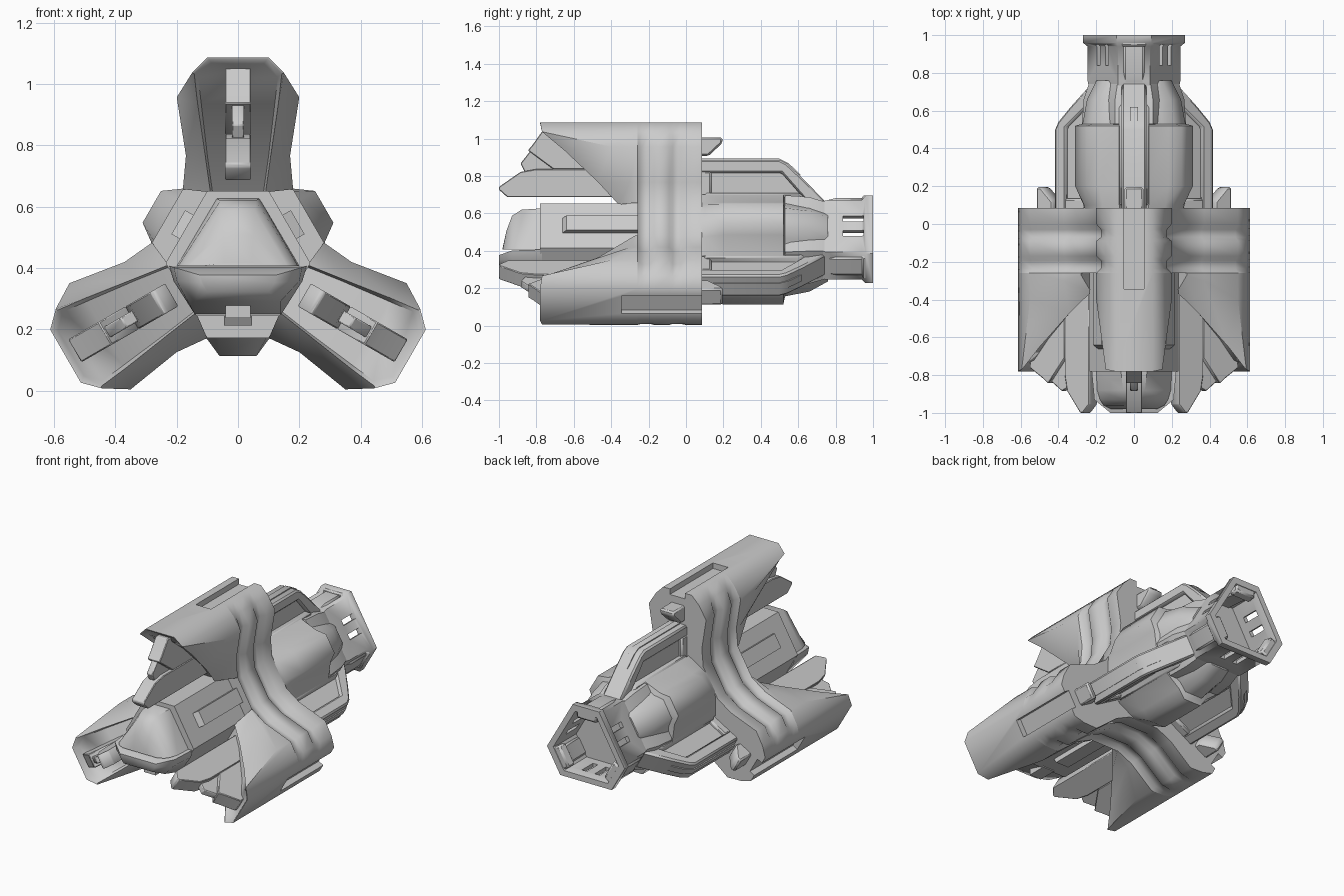
import bpy, bmesh, math
from mathutils import Matrix, Vector

if "Cube" in bpy.data.objects:
    bpy.data.objects.remove(bpy.data.objects["Cube"])

C = 0.437  # height of the ship's long axis; everything is three-fold around it
ARMS = (0, 120, 240)
GAPS = (60, 180, 300)


def make(name, parts, turns=(0,), bevel=0):
    """One object from (verts, faces) parts, copied at the given angles around the axis."""
    bm = bmesh.new()
    for a in turns:
        rot = Matrix.Rotation(math.radians(a), 4, 'Y')
        for verts, faces in parts:
            vs = [bm.verts.new(rot @ Vector(p) + Vector((0, 0, C))) for p in verts]
            for f in faces:
                bm.faces.new([vs[i] for i in f])
    bmesh.ops.recalc_face_normals(bm, faces=bm.faces)
    me = bpy.data.meshes.new(name)
    bm.to_mesh(me)
    bm.free()
    ob = bpy.data.objects.new(name, me)
    bpy.context.collection.objects.link(ob)
    if bevel:
        m = ob.modifiers.new("bevel", 'BEVEL')
        m.width, m.segments, m.limit_method = bevel, 1, 'ANGLE'
    return ob


def loft(rings, strip=False):
    """Skin equal rings of (x, y, r); strip caps a mirror-symmetric bent ring with quads."""
    n = len(rings[0])
    verts = [p for r in rings for p in r]
    faces = [(k * n + i, k * n + (i + 1) % n, (k + 1) * n + (i + 1) % n, (k + 1) * n + i)
             for k in range(len(rings) - 1) for i in range(n)]
    for o in (0, (len(rings) - 1) * n):
        if strip:
            faces += [(o + i, o + i + 1, o + n - 2 - i, o + n - 1 - i) for i in range(n // 2 - 1)]
        else:
            faces.append(tuple(range(o, o + n)))
    return verts, faces


def sym(half):
    """Mirror a half ring of (x, y, r) across x = 0."""
    return list(half) + [(-x, y, r) for x, y, r in reversed(half)]


def flat(half, y):
    return sym([(x, y, r) for x, r in half])


def star(half, y):
    """Closed three-fold ring from the half outline (x, r) of one arm."""
    arm = [(-x, y, r) for x, r in reversed(half)] + [(x, y, r) for x, r in half]
    return [tuple(Matrix.Rotation(math.radians(a), 4, 'Y') @ Vector(p)) for a in ARMS for p in
            (arm if len(half) else [])]


def prism(poly, w, x=0):
    """Extrude a (y, r) side profile to half width w."""
    return loft([[(x - w, y, r) for y, r in poly], [(x + w, y, r) for y, r in poly]])


def box(x, w, y0, y1, r0, r1):
    return prism([(y0, r0), (y1, r0), (y1, r1), (y0, r1)], w, x)


def cut(ob, cutter):
    m = ob.modifiers.new("cut", 'BOOLEAN')
    m.object, m.operation, m.solver = cutter, 'DIFFERENCE', 'EXACT'
    me = bpy.data.meshes.new_from_object(ob.evaluated_get(bpy.context.evaluated_depsgraph_get()))
    ob.modifiers.clear()
    ob.data = me


# Three-armed collar with two grooves in its flanks
full = [(.10, .65), (.15, .60), (.20, .52), (.17, .33), (.18, .22)]
sunk = [(.10, .65), (.148, .598), (.175, .52), (.145, .33), (.162, .195)]
steps = [(.085, full), (0, full), (-.03, sunk), (-.07, sunk), (-.09, full),
         (-.17, full), (-.195, sunk), (-.235, sunk), (-.26, full)]
collar = make("collar", [loft([star(h, y) for y, h in steps])])

# Arm prows: wedges whose flanks taper to a slanted, shallowly recessed front
back = [(x, -.26, r) for x, r in full]
rim = [(.10, -.78, .65), (.15, -.77, .60), (.20, -.40, .52), (.17, -.30, .33), (.18, -.27, .22)]
edge = [(.095, -.78, .645), (.143, -.765, .597), (.132, -.65, .50), (.107, -.47, .33), (.09, -.36, .21)]
deep = [(.085, -.74, .63), (.13, -.72, .585), (.12, -.61, .50), (.10, -.43, .33), (.083, -.33, .21)]
prows = make("arm_prows", [loft([sym(r) for r in (back, rim, edge, deep)], True)], ARMS)

# Slot along the outer face of each arm
slot = make("slot_cutter", [box(0, .053, -.345, .2, .615, .75)], ARMS)
cut(collar, slot)
cut(prows, slot)

# Layered blades inside each arm
upper = [(-.76, .615), (-.82, .53), (-.845, .50), (-.71, .40), (-.45, .40), (-.60, .60)]
middle = [(-.83, .50), (-.885, .43), (-.86, .38), (-.5, .36), (-.5, .5)]
lower = [(-.80, .40), (-.885, .385), (-1.0, .305), (-1.0, .29), (-.955, .25), (-.34, .25), (-.45, .40)]
make("arm_blades", [prism(upper, .043), prism(middle, .02), prism(lower, .043)], ARMS, .004)

# Rear block on each arm
make("arm_rear_blocks", [prism([(.03, .57), (.195, .57), (.195, .54), (.12, .47), (.03, .47)], .05)],
     ARMS, .01)

# Central hull, six-sided, tapering into the neck
make("hull", [loft([star([(w, r)], y) for y, w, r in
                    [(-.78, .10, .215), (.52, .10, .215), (.53, .10, .26), (.66, .10, .25), (.76, .085, .22)]])])

# Raised bars on the hull faces between the arms
make("hull_bars", [prism([(-.67, .18), (-.64, .225), (-.2, .225), (-.2, .18)], .045)], GAPS)

# Cockpit canopy and lower jaw
canopy = [(-.77, .07, .19, .20), (-.88, .058, .183, .195), (-.93, .055, .15, .18),
          (-.96, .05, .07, .16), (-.98, .045, -.02, .12)]
make("canopy", [loft([flat([(a, b), (c, -.03)], y) for y, a, b, c in canopy])])
make("jaw", [loft([flat([(.225, -.03), (.21, -.08), (.14, -.19)], -.77),
                   flat([(.21, -.035), (.2, -.08), (.14, -.145)], -.93),
                   flat([(.125, -.06), (.12, -.085), (.10, -.115)], -1.0)])])
make("jaw_sensor", [box(0, .04, -.88, -.76, -.2, -.15)])

# Broad engine housings filling the gaps between the rear spines
housing = [(.05, [(.06, .26), (.1, .245), (.19, .19)]), (.10, [(.06, .27), (.1, .25), (.19, .20)]),
           (.20, [(.06, .325), (.10, .27), (.19, .20)]), (.52, [(.06, .325), (.10, .27), (.19, .20)]),
           (.53, [(.06, .28), (.10, .23), (.185, .185)]), (.66, [(.055, .255), (.10, .21), (.17, .16)]),
           (.76, [(.05, .20), (.08, .18), (.13, .12)])]
make("engine_housings", [loft([flat(h + [(.1, 0)], y) for y, h in housing])], GAPS)

# Rear spines: an outer rail, a front post and a lower sill around a thinner web
rail = [(.03, .45), (.50, .45), (.54, .43), (.62, .355), (.76, .21), (.66, .21), (.51, .38), (.03, .38)]
web = [(.03, .43), (.50, .43), (.60, .35), (.74, .2), (.03, .2)]
make("spine_frames", [prism(rail, .065), box(0, .065, .03, .135, .2, .39),
                      prism([(.1, .272), (.61, .272), (.68, .2), (.1, .2)], .08)], ARMS, .01)
make("spine_webs", [prism(web, .045)], ARMS)
make("spine_ridges", [prism([(.05, .44), (.05, .456), (.5, .456), (.55, .43), (.62, .363), (.5, .43)], .02)],
     ARMS)

# Hollow neck with a flared rim, pierced by slots
neck_shape = [(.70, .085, .22), (.76, .085, .235), (.94, .085, .235), (.96, .092, .26), (1.0, .092, .26),
              (1.0, .075, .22), (.96, .073, .205), (.79, .073, .205)]
neck = make("neck", [loft([star([(w, r)], y) for y, w, r in neck_shape])])
slots = make("neck_slot_cutter", [box(s * .045, .017, .84, .95, .1, .3) for s in (-1, 1)], GAPS)
cut(neck, slots)
make("neck_clamps", [prism([(.74, .2), (.74, .23), (.80, .245), (.95, .245), (.95, .18), (.9, .19)], .055),
                     prism([(.94, .17), (.94, .258), (.997, .258), (.997, .18)], .07)], ARMS, .01)

for c in (slot, slots):
    bpy.data.objects.remove(c)

# Smooth shading with only the hard edges kept
for ob in bpy.context.scene.objects:
    ob.select_set(True)
    bpy.context.view_layer.objects.active = ob
bpy.ops.object.shade_smooth_by_angle(angle=math.radians(55))
